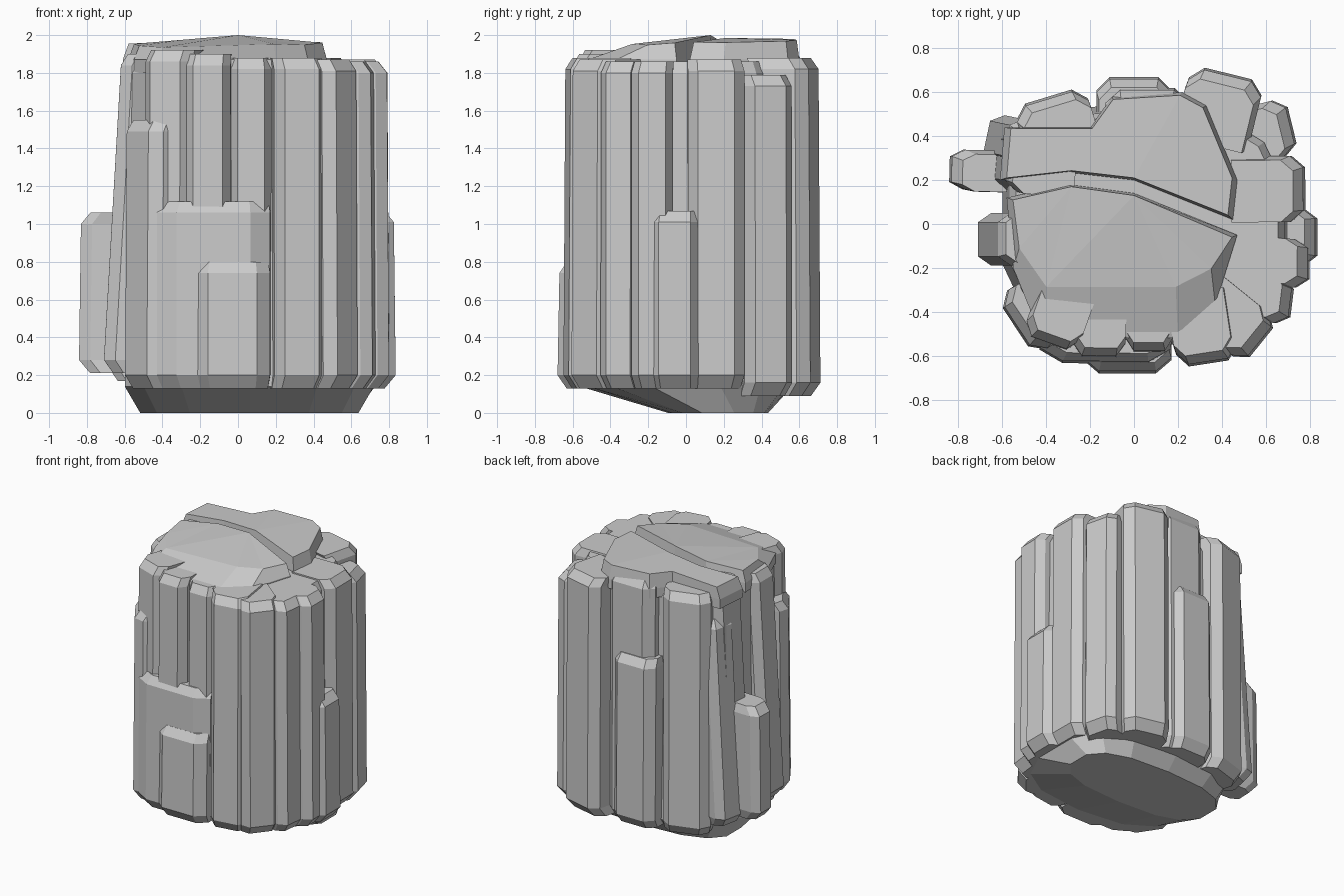
import bpy, bmesh
from math import sin, cos, pi, copysign
from mathutils import Vector

if "Cube" in bpy.data.objects:
    bpy.data.objects.remove(bpy.data.objects["Cube"])


def loft(name, rings):
    """Solid skinned through rings that all hold the same number of points."""
    bm = bmesh.new()
    loops = [[bm.verts.new(p) for p in r] for r in rings]
    n = len(rings[0])
    for a, b in zip(loops, loops[1:]):
        for i in range(n):
            j = (i + 1) % n
            bm.faces.new((a[i], a[j], b[j], b[i]))
    bm.faces.new(loops[0])
    bm.faces.new(loops[-1])
    bmesh.ops.triangulate(bm, faces=[f for f in bm.faces if len(f.verts) > 4])
    bmesh.ops.recalc_face_normals(bm, faces=bm.faces)
    me = bpy.data.meshes.new(name)
    bm.to_mesh(me)
    bm.free()
    ob = bpy.data.objects.new(name, me)
    bpy.context.collection.objects.link(ob)
    return ob


def column(name, x, y, w, top):
    """Bevelled stone column: outer face centred on (x, y), half width w, facing outward."""
    out = Vector((x ** 3, y ** 3)).normalized()
    side = Vector((-out.y, out.x))
    left = x < -0.6
    foot = 0.13 + 0.08 * left - 0.04 * (y > 0.3)
    lean = 0.09 if left and top > 1.5 else 0.01
    half = [(1, -0.3), (1, -0.06), (0.65, 0)]
    section = half + [(-u, v) for u, v in reversed(half)]

    def ring(z, shift, scale):
        pts = [(Vector((x, y)) + side * u * w + out * (v - shift)) * scale for u, v in section]
        return [(p.x, p.y, z) for p in pts]

    return loft(name, [ring(foot, 0, 0.93), ring(foot + 0.07, 0, 1),
                       ring(top - 0.06, lean, 1), ring(top, lean, 0.94)])


def power(t):
    return copysign(abs(t) ** 0.75, t)


# Core mass: rounded-square sections with a tucked, tilted underside
def slice_at(z, sx, sy, dy=0):
    return [(0.06 + 0.64 * sx * power(cos(a)), 0.53 * sy * power(sin(a)) + dy, z)
            for a in (2 * pi * (i + 0.5) / 14 for i in range(14))]


core = loft("rock_core", [slice_at(0, 0.92, 0.5, 0.17), slice_at(0.14, 1.05, 1.06),
                          slice_at(1, 1.02, 1.02), slice_at(1.8, 1, 1), slice_at(1.86, 0.95, 0.95)])

# Columns round the edge: x, y, half width, top height
columns = {
    "front_left_low": (-.54, -.47, .16, 1.55),
    "front_left_tall": (-.39, -.55, .13, 1.92),
    "front_middle_tall": (-.16, -.61, .12, 1.9),
    "front_middle_right": (.07, -.585, .11, 1.88),
    "front_middle_low": (-.13, -.635, .3, 1.12),
    "front_foot": (-.03, -.68, .2, .8),
    "front_right": (.34, -.635, .14, 1.88),
    "front_right_corner": (.58, -.54, .13, 1.87),
    "right_front_inner": (.72, -.36, .1, 1.86),
    "right_front": (.8, -.18, .11, 1.86),
    "right_bulge": (.835, -.06, .13, 1.07),
    "right_back": (.78, .16, .15, 1.87),
    "right_back_corner": (.72, .45, .13, 1.79),
    "back_right": (.43, .685, .17, 1.88),
    "back_middle": (.06, .62, .19, 1.93),
    "back_middle_low": (0, .67, .17, 1.36),
    "back_left": (-.39, .58, .17, 1.9),
    "left_back_tall": (-.67, .3, .14, 1.92),
    "left_back_low": (-.67, .4, .11, 1.7),
    "left_slab": (-.84, .25, .09, 1.06),
    "left_front": (-.71, -.07, .12, 1.9),
}
parts = [column(name, *spec) for name, spec in columns.items()]

# Two raised slabs on top, separated by the long crack
front = [(-.58, .12), (-.55, -.2), (-.42, -.52), (.2, -.52), (.37, -.37), (.47, -.05), (0, .14), (-.3, .18)]
back = [(-.61, .2), (-.3, .235), (0, .2), (.45, .02), (.47, .2), (.33, .54),
        (.22, .6), (-.1, .58), (-.2, .44), (-.59, .44)]
front_top = [(x * .95, y * .55 if y < -.1 else y - .01, 2 - .08 * abs(x) + .06 * min(0, y)) for x, y in front]
back_top = [(x * .95, .21 + (y - .2) * .94, 1.985 - .05 * abs(x)) for x, y in back]
for name, low, top in (("top_front_slab", front, front_top), ("top_back_slab", back, back_top)):
    parts.append(loft(name, [[(x, y, z) for x, y in low] for z in (1.8, 1.87)] + [top]))

# Fuse everything into one solid rock
group = bpy.data.collections.new("rock_parts")
bpy.context.scene.collection.children.link(group)
for p in parts:
    bpy.context.collection.objects.unlink(p)
    group.objects.link(p)
mod = core.modifiers.new("fuse", 'BOOLEAN')
mod.operation = 'UNION'
mod.operand_type = 'COLLECTION'
mod.collection = group
mod.solver = 'EXACT'
bpy.context.view_layer.update()
fused = bpy.data.meshes.new_from_object(core.evaluated_get(bpy.context.evaluated_depsgraph_get()))
core.modifiers.clear()
core.data = fused
core.name = "columnar_rock"
for p in parts:
    bpy.data.objects.remove(p)
